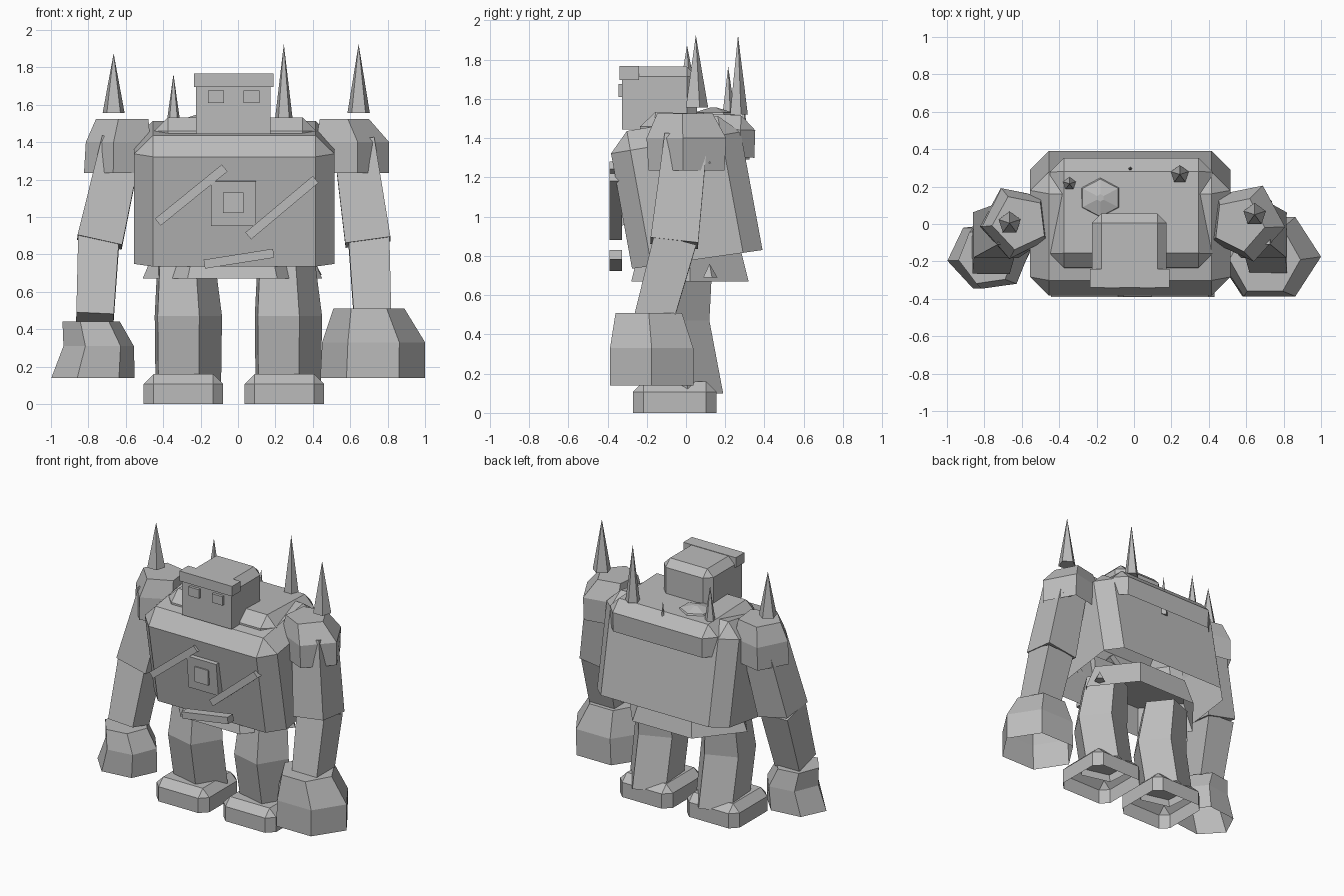
import bpy, bmesh, math
from mathutils import Vector, Matrix

if "Cube" in bpy.data.objects:
    bpy.data.objects.remove(bpy.data.objects["Cube"])

stone = bpy.data.materials.new("grey stone")
stone.diffuse_color = (0.5, 0.5, 0.5, 1)
stone.use_nodes = True
stone.node_tree.nodes["Principled BSDF"].inputs["Base Color"].default_value = stone.diffuse_color


def finish(name, bm, open_base=False):
    bmesh.ops.recalc_face_normals(bm, faces=bm.faces[:])
    if open_base:
        bm.normal_update()
        low = [f for f in bm.faces if f.normal.z < -0.9]
        bmesh.ops.delete(bm, geom=low, context='FACES')
    me = bpy.data.meshes.new(name)
    bm.to_mesh(me)
    bm.free()
    me.materials.append(stone)
    ob = bpy.data.objects.new(name, me)
    bpy.context.collection.objects.link(ob)
    return ob


def loft(name, rings, sides=6, rot=0):
    """Stack of horizontal polygons (x, y, z, rx, ry), open underneath."""
    bm = bmesh.new()
    loops = []
    for x, y, z, rx, ry in rings:
        angs = [math.radians(rot) + math.tau * i / sides for i in range(sides)]
        loops.append([bm.verts.new((x + rx * math.cos(a), y + ry * math.sin(a), z)) for a in angs])
    for a, b in zip(loops, loops[1:]):
        for i in range(sides):
            j = (i + 1) % sides
            bm.faces.new((a[i], a[j], b[j], b[i]))
    bm.faces.new(loops[0][::-1])
    bm.faces.new(loops[-1])
    return finish(name, bm, True)


def limb(name, p0, p1, w0, w1):
    """Four-sided tapered block with its ends square to its axis."""
    p0, p1 = Vector(p0), Vector(p1)
    q = Vector((0, 0, 1)).rotation_difference(p1 - p0)
    bm = bmesh.new()
    bmesh.ops.create_cube(bm, size=2)
    for v in bm.verts:
        p, w = (p1, w1) if v.co.z > 0 else (p0, w0)
        v.co = p + q @ Vector((v.co.x * w, v.co.y * w, 0))
    return finish(name, bm)


def block(name, lo, hi, bevel=0, rule=None, shape=None, turn=None, open_base=False):
    """Box between two corners; rule picks edges to chamfer by their middle (-1..1)."""
    lo, hi = Vector(lo), Vector(hi)
    bm = bmesh.new()
    bmesh.ops.create_cube(bm, size=2)
    edges = []
    if rule:
        edges = [e for e in bm.edges if rule((e.verts[0].co + e.verts[1].co) / 2)]
    mid, half = (lo + hi) / 2, (hi - lo) / 2
    for v in bm.verts:
        if shape:
            v.co = shape(v.co)
        else:
            v.co = mid + Vector(a * b for a, b in zip(v.co, half))
    if edges:
        bmesh.ops.bevel(bm, geom=edges, offset=bevel, segments=1, affect='EDGES')
    if turn:
        axis, deg = turn
        m = Matrix.Translation(mid) @ Matrix.Rotation(math.radians(deg), 4, axis) @ Matrix.Translation(-mid)
        bmesh.ops.transform(bm, matrix=m, verts=bm.verts)
    return finish(name, bm, open_base)


def spike(name, x, y, z0, z1, r):
    bm = bmesh.new()
    bmesh.ops.create_cone(bm, cap_ends=True, segments=5, radius1=r, radius2=0, depth=z1 - z0,
                          matrix=Matrix.Translation((x, y, (z0 + z1) / 2)))
    return finish(name, bm)


def upper_edges(c):      # upright and top edges
    return c.z > -0.5


# Leaning torso, hollow underneath
def lean(c):
    y, z = {(-1, -1): (-0.275, 0.735), (1, -1): (0.39, 0.83),
            (-1, 1): (-0.40, 1.42), (1, 1): (0.26, 1.53)}[(round(c.y), round(c.z))]
    return Vector((-0.02 + c.x * 0.535, y, z))


block("torso", (-0.555, -0.4, 0.735), (0.515, 0.39, 1.53), 0.1, upper_edges, shape=lean, open_base=True)
block("back_slab", (-0.45, -0.235, 1.31), (0.42, 0.352, 1.525), 0.075, upper_edges, turn=('X', -2),
      open_base=True)
loft("pelvis", [(-0.03, 0.02, 0.67, 0.48, 0.345), (-0.03, 0.02, 0.86, 0.40, 0.29)])

# Head, brow and eyes
block("head", (-0.225, -0.325, 1.445), (0.175, 0.055, 1.765), 0.05,
      lambda c: c.y > 0.5 and c.z > -0.5 or (abs(c.x) > 0.5 and c.z > 0.5))
block("brow", (-0.235, -0.34, 1.695), (0.19, -0.24, 1.768))
for side, x in (("left", -0.16), ("right", 0.03)):
    block(side + "_eye", (x, -0.345, 1.61), (x + 0.085, -0.31, 1.675))

# Chest plates and raised bands
block("chest_plate", (-0.145, -0.375, 0.955), (0.095, -0.30, 1.195), turn=('X', 6))
block("chest_stone", (-0.08, -0.39, 1.02), (0.03, -0.30, 1.13))
for i, (x, z, length, deg) in enumerate([(-0.25, 1.117, 0.46, 39), (0.235, 1.05, 0.47, 40), (0.005, 0.777, 0.375, 9)]):
    block(f"chest_band_{i}", (x - length / 2, -0.39, z - 0.024), (x + length / 2, -0.325, z + 0.024),
          turn=('Y', -deg))

# Shoulders
loft("left_shoulder", [(-0.63, 0.01, 1.235, 0.195, 0.20), (-0.63, 0.01, 1.40, 0.185, 0.20),
                       (-0.61, 0.01, 1.525, 0.15, 0.15)], 5, 43)
loft("right_shoulder", [(0.60, 0.01, 1.235, 0.21, 0.205), (0.60, 0.01, 1.40, 0.21, 0.215),
                        (0.56, 0.0, 1.525, 0.14, 0.15)], 5, 65)

# Arms and fists
for side, s in (("left", -1), ("right", 1)):
    x = -0.74 if s < 0 else 0.695
    limb(side + "_upper_arm", (x, -0.06, 0.865), (s * 0.62, 0.0, 1.40), 0.122, 0.11)
    limb(side + "_forearm", (x + s * 0.025, -0.17, 0.46), (x + s * 0.005, -0.055, 0.88), 0.10, 0.11)
loft("left_fist", [(-0.775, -0.17, 0.14, 0.225, 0.19), (-0.745, -0.17, 0.31, 0.19, 0.19),
                   (-0.785, -0.17, 0.44, 0.155, 0.16)], rot=8)
loft("right_fist", [(0.72, -0.175, 0.14, 0.28, 0.245), (0.725, -0.175, 0.33, 0.275, 0.245),
                    (0.70, -0.19, 0.51, 0.19, 0.195)])

# Legs and hollow feet
for side, x, fx in (("left", -0.28, -0.505), ("right", 0.255, 0.035)):
    loft(side + "_leg", [(x, 0.0, 0.10, 0.19, 0.195), (x, -0.07, 0.47, 0.195, 0.195),
                         (x - 0.01, -0.03, 0.78, 0.165, 0.17)], 5, 4)
    block(side + "_foot", (fx, -0.27, 0), (fx + 0.425, 0.155, 0.16), 0.053, upper_edges, open_base=True)

# Spikes growing from shoulders and back
spikes = [(-0.665, 0.005, 1.555, 1.875, 0.062), (-0.345, 0.215, 1.52, 1.765, 0.036),
          (0.245, 0.265, 1.52, 1.925, 0.05), (0.645, 0.05, 1.555, 1.925, 0.063),
          (-0.02, 0.295, 1.29, 1.60, 0.03)]
for i, s in enumerate(spikes):
    spike(f"spike_{i}", *s)
spike("shoulder_shard", 0.70, 0.11, 1.27, 1.37, 0.04)
spike("hip_shard", 0.41, 0.12, 0.69, 0.76, 0.04)

# Low mound behind the head
loft("mound", [(-0.18, 0.14, 1.49, 0.135, 0.125), (-0.18, 0.14, 1.53, 0.11, 0.10),
               (-0.18, 0.14, 1.555, 0.02, 0.02)], rot=30)
